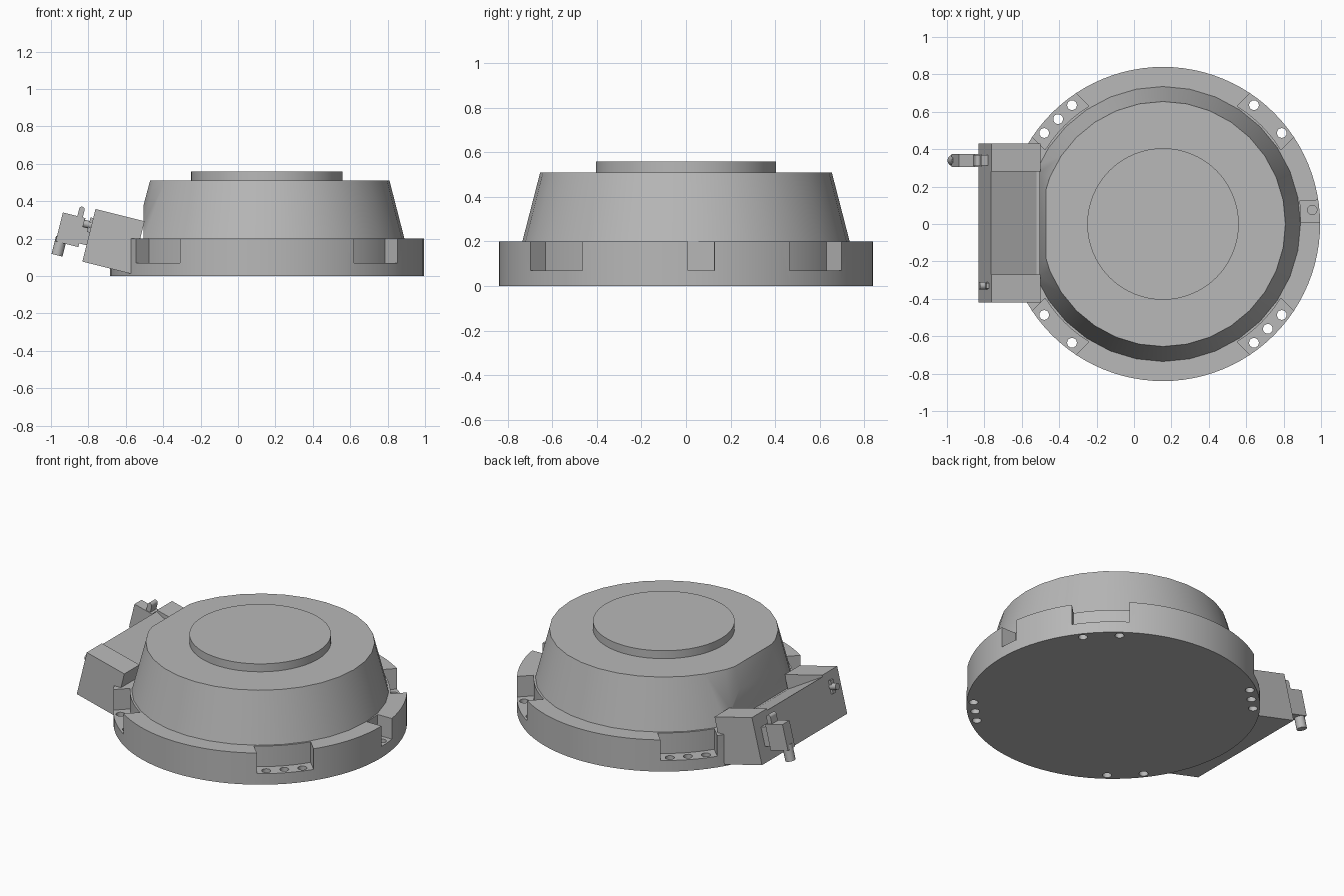
import bpy, bmesh
from math import sin, cos, radians, sqrt, pi
from mathutils import Matrix, Vector

cube = bpy.data.objects.get("Cube")
if cube:
    bpy.data.objects.remove(cube)

CX = 0.155                # axis of the round body
TILT = radians(14)        # lean of the terminal box

grey = bpy.data.materials.new("plain grey")
grey.use_nodes = True
grey.diffuse_color = (0.48, 0.48, 0.48, 1)
grey.node_tree.nodes["Principled BSDF"].inputs["Base Color"].default_value = (0.48, 0.48, 0.48, 1)


def finish(name, bm):
    bmesh.ops.recalc_face_normals(bm, faces=bm.faces)
    mesh = bpy.data.meshes.new(name)
    bm.to_mesh(mesh)
    bm.free()
    mesh.materials.append(grey)
    ob = bpy.data.objects.new(name, mesh)
    bpy.context.collection.objects.link(ob)
    return ob


def prism(name, points, a, b, axis="Z"):
    """Extrude a 2D outline from a to b along Z (xy outline) or Y (xz outline)."""
    bm = bmesh.new()
    place = (lambda p, t: (p[0], p[1], t)) if axis == "Z" else (lambda p, t: (p[0], t, p[1]))
    face = bm.faces.new([bm.verts.new(place(p, a)) for p in points])
    top = bmesh.ops.extrude_face_region(bm, geom=[face])["geom"]
    shift = Vector(place((0, 0), b - a))
    bmesh.ops.translate(bm, vec=shift, verts=[v for v in top if isinstance(v, bmesh.types.BMVert)])
    return finish(name, bm)


def rod(name, start, end, r1, r2=None, sides=24):
    start, end = Vector(start), Vector(end)
    d = end - start
    turn = d.to_track_quat("Z", "Y").to_matrix().to_4x4()
    bm = bmesh.new()
    bmesh.ops.create_cone(bm, cap_ends=True, segments=sides, radius1=r1,
                          radius2=r1 if r2 is None else r2, depth=d.length,
                          matrix=Matrix.Translation((start + end) / 2) @ turn)
    return finish(name, bm)


def select(ob):
    bpy.ops.object.select_all(action="DESELECT")
    ob.select_set(True)
    bpy.context.view_layer.objects.active = ob


def smooth(ob):
    select(ob)
    bpy.ops.object.shade_smooth_by_angle(angle=radians(30))


def cut(ob, cutters):
    select(ob)
    for c in cutters:
        mod = ob.modifiers.new("cut", "BOOLEAN")
        mod.operation, mod.solver, mod.object = "DIFFERENCE", "EXACT", c
        bpy.ops.object.modifier_apply(modifier=mod.name)
        bpy.data.objects.remove(c)


# Round base with four bolt pockets and a small side pocket
base = rod("base_flange", (CX, 0, 0), (CX, 0, 0.2), 0.84, sides=96)
cutters = []
half, inner = 0.165, 0.745
for i in range(4):
    ang = pi / 4 + i * pi / 2

    def radial(r, t, ang=ang):
        return (CX + r * cos(ang) - t * sin(ang), r * sin(ang) + t * cos(ang))

    steps = [half * (k / 4 - 1) for k in range(9)]
    outline = [radial(sqrt(inner**2 - t * t), t) for t in steps]
    outline += [radial(0.95, half), radial(0.95, -half)]
    cutters.append(prism("pocket_cutter", outline, 0.07, 0.3))
    for t in ((-0.105, 0, 0.105) if i % 2 else (-0.105, 0.105)):
        x, y = radial(0.793, t)
        cutters.append(rod("hole_cutter", (x, y, -0.1), (x, y, 0.15), 0.026))
cutters.append(prism("pocket_cutter", [(0.893, 0.01), (1.1, 0.01), (1.1, 0.13), (0.888, 0.125)], 0.07, 0.3))
cutters.append(rod("hole_cutter", (0.953, 0.075, 0.04), (0.953, 0.075, 0.1), 0.025))
cut(base, cutters)
smooth(base)

# Tapered housing with a flat on the terminal side
housing = rod("tapered_housing", (CX, 0, 0.2), (CX, 0, 0.51), 0.735, 0.655, sides=32)
flat = [(-1, 0.1), (-0.505, 0.1), (-0.505, 0.38), (-0.465, 0.53), (-1, 0.53)]
cut(housing, [prism("flat_cutter", flat, -1, 1, "Y")])
smooth(housing)

# Raised round plate on top
smooth(rod("top_plate", (CX, 0, 0.51), (CX, 0, 0.56), 0.405, sides=64))


# Leaning frame: u points outward, v points up
def lean(u, v):
    return (-0.57 - u * cos(TILT) + v * sin(TILT), 0.012 + u * sin(TILT) + v * cos(TILT))


def lean3(u, v, y):
    x, z = lean(u, v)
    return (x, y, z)


def leaning_block(name, u0, u1, v0, v1, y0, y1):
    return prism(name, [lean(u0, v0), lean(u1, v0), lean(u1, v1), lean(u0, v1)], y0, y1, "Y")


# Terminal box: two end blocks with a sloping middle
leaning_block("terminal_box_back_end", 0, 0.27, 0, 0.29, 0.28, 0.43)
leaning_block("terminal_box_front_end", 0, 0.27, 0, 0.29, -0.42, -0.27)
prism("terminal_box_middle", [lean(0, 0), lean(0.27, 0), lean(0.27, 0.28), lean(0, 0.2)], -0.27, 0.28, "Y")

# Cable plug on the back end
Y = 0.34
leaning_block("plug_neck", 0.26, 0.32, 0.09, 0.21, Y - 0.028, Y + 0.028)
leaning_block("plug_body", 0.31, 0.435, 0.07, 0.23, Y - 0.035, Y + 0.035)
leaning_block("plug_latch", 0.325, 0.355, 0.2, 0.27, Y - 0.03, Y + 0.03)
smooth(rod("plug_latch_tip", lean3(0.34, 0.27, Y - 0.03), lean3(0.34, 0.27, Y + 0.03), 0.015))
smooth(rod("cable_gland", lean3(0.41, 0.1, Y), lean3(0.41, 0, Y), 0.03))

# Small pin with a lever on the front end
P = -0.33
smooth(rod("latch_pin", lean3(0.24, 0.2, P), lean3(0.315, 0.2, P), 0.02))
leaning_block("pin_lever", 0.27, 0.285, 0.16, 0.24, P - 0.015, P + 0.015)
